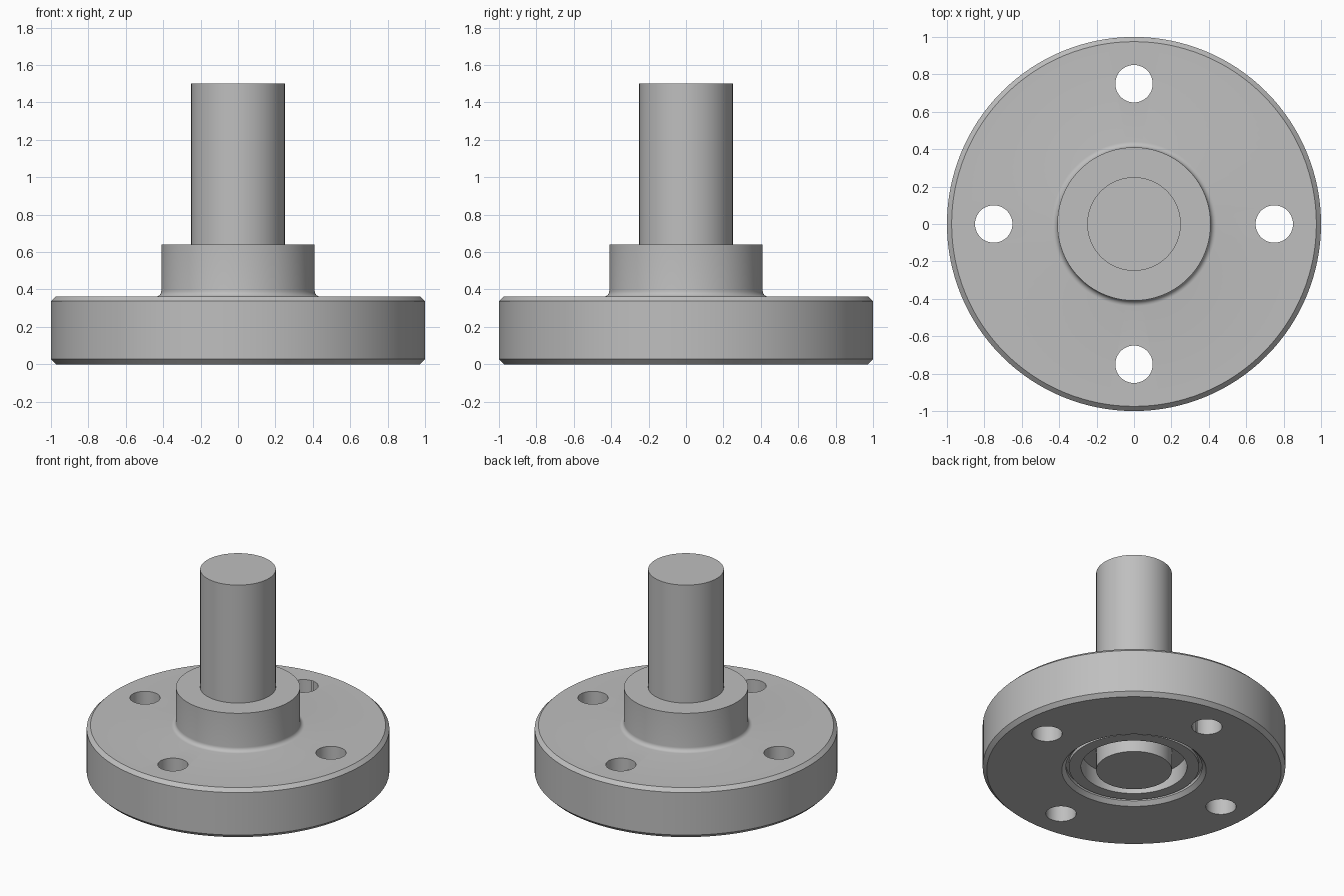
import bpy
import bmesh
import math

cube = bpy.data.objects.get("Cube")
if cube:
    bpy.data.objects.remove(cube, do_unlink=True)

SEGMENTS = 128

steel = bpy.data.materials.new("plain grey steel")
steel.use_nodes = True
grey = (0.52, 0.52, 0.52, 1.0)
steel.diffuse_color = grey
steel.node_tree.nodes["Principled BSDF"].inputs["Base Color"].default_value = grey


def activate(obj):
    bpy.ops.object.select_all(action='DESELECT')
    obj.select_set(True)
    bpy.context.view_layer.objects.active = obj


def smooth(obj):
    activate(obj)
    bpy.ops.object.shade_smooth_by_angle(angle=math.radians(30))


def lathe(name, profile):
    """Revolve a closed (radius, height) loop around z."""
    bm = bmesh.new()
    rings = []
    for i in range(SEGMENTS):
        a = 2 * math.pi * i / SEGMENTS
        rings.append([bm.verts.new((r * math.cos(a), r * math.sin(a), z)) for r, z in profile])
    n = len(profile)
    for i in range(SEGMENTS):
        here, there = rings[i], rings[(i + 1) % SEGMENTS]
        for j in range(n):
            k = (j + 1) % n
            bm.faces.new((here[j], there[j], there[k], here[k]))
    bmesh.ops.recalc_face_normals(bm, faces=bm.faces)
    mesh = bpy.data.meshes.new(name)
    bm.to_mesh(mesh)
    bm.free()
    obj = bpy.data.objects.new(name, mesh)
    bpy.context.collection.objects.link(obj)
    mesh.materials.append(steel)
    return obj


def cylinder(name, radius, z0, z1, x=0, y=0, sides=SEGMENTS):
    bpy.ops.mesh.primitive_cylinder_add(vertices=sides, radius=radius, depth=z1 - z0,
                                        location=(x, y, (z0 + z1) / 2))
    obj = bpy.context.object
    obj.name = name
    obj.data.materials.append(steel)
    return obj


# Flange and hub: chamfered disc, filleted hub, stepped recess underneath
fillet = [(0.44 - 0.03 * math.sin(t), 0.392 - 0.03 * math.cos(t))
          for t in [math.radians(a) for a in range(0, 91, 15)]]
flange = lathe("flange_with_hub", [
    (0.477, 0), (0.973, 0), (1, 0.027), (1, 0.337), (0.975, 0.362),
    *fillet,
    (0.41, 0.64), (0.24, 0.64), (0.24, 0.15), (0.35, 0.15), (0.35, 0.025),
    (0.43, 0.025), (0.43, 0.05), (0.45, 0.05), (0.45, 0.027)])

# Four bolt holes through the flange
for i in range(4):
    a = i * math.pi / 2
    cutter = cylinder("bolt_hole_cutter", 0.1, -0.2, 0.6,
                      0.75 * math.cos(a), 0.75 * math.sin(a), 48)
    cutter.hide_render = True
    hole = flange.modifiers.new("bolt_hole", 'BOOLEAN')
    hole.operation = 'DIFFERENCE'
    hole.solver = 'EXACT'
    hole.object = cutter
    activate(flange)
    bpy.ops.object.modifier_apply(modifier=hole.name)
    bpy.data.objects.remove(cutter, do_unlink=True)
smooth(flange)

# Central shaft running from the base plane to the top
smooth(cylinder("shaft", 0.25, 0, 1.5))
